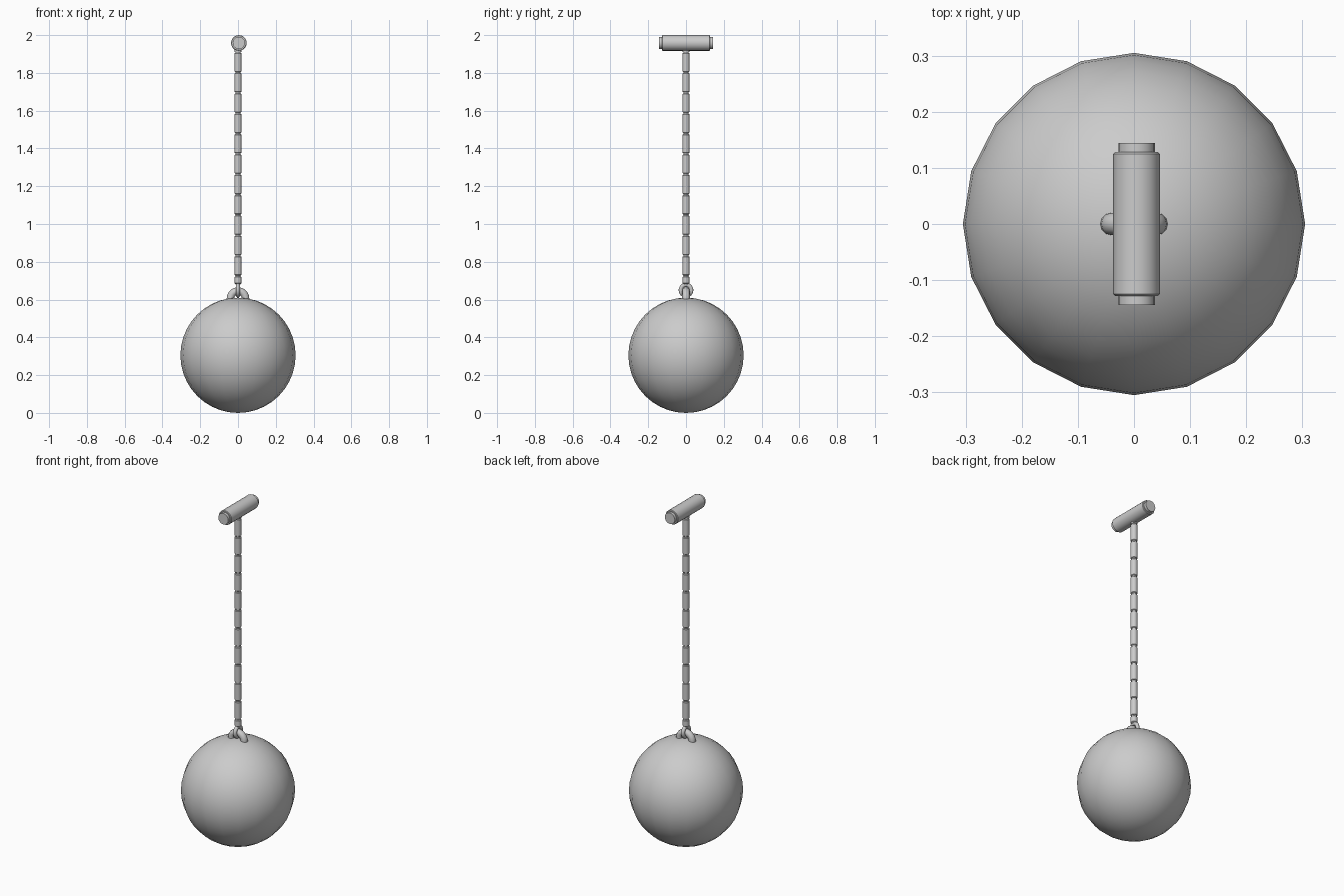
import bpy, math

if "Cube" in bpy.data.objects:
    bpy.data.objects.remove(bpy.data.objects["Cube"])


def finish(name, smooth=True):
    ob = bpy.context.object
    ob.name = name
    if smooth:
        bpy.ops.object.shade_smooth_by_angle(angle=math.radians(40))
    return ob


def cylinder(name, r, depth, loc, rot=(0, 0, 0), sides=16):
    bpy.ops.mesh.primitive_cylinder_add(vertices=sides, radius=r, depth=depth,
                                        location=loc, rotation=rot)
    return finish(name)


def bevel(ob, width):
    m = ob.modifiers.new("rounded_ends", 'BEVEL')
    m.width = width
    m.segments = 1
    m.limit_method = 'ANGLE'
    m.angle_limit = math.radians(50)


def ring(name, major, minor, loc, rot):
    bpy.ops.mesh.primitive_torus_add(major_segments=24, minor_segments=12,
                                     major_radius=major, minor_radius=minor,
                                     location=loc, rotation=rot)
    return finish(name)


Q = math.pi / 2

# Heavy ball
bpy.ops.mesh.primitive_uv_sphere_add(segments=20, ring_count=20, radius=0.305,
                                     location=(0, 0, 0.305))
finish("ball")

# Shackle sunk into the ball, and the ring hooked through it
ring("shackle", 0.04, 0.02, (0, 0, 0.605), (Q, 0, 0))
ring("hook_ring", 0.028, 0.011, (0, 0, 0.65), (0, Q, 0))

# Segmented chain rod: thin core with a stack of sleeves
cylinder("chain_core", 0.014, 1.25, (0, 0, 1.305), sides=12)
pitch = 0.1077
edges = [0.68] + [0.725 + pitch * i for i in range(12)]
for i, (a, b) in enumerate(zip(edges, edges[1:])):
    link = cylinder(f"chain_link_{i + 1}", 0.0185, b - a - 0.007,
                    (0, 0, (a + b) / 2))
    bevel(link, 0.003)

# Cross handle with narrower end plugs
hx, hz = 0.0045, 1.9585
grip = cylinder("handle_grip", 0.0415, 0.256, (hx, 0, hz), (Q, 0, 0), 20)
bevel(grip, 0.003)
cylinder("handle_plugs", 0.0325, 0.288, (hx, 0, hz), (Q, 0, 0), 20)
cylinder("handle_collar", 0.018, 0.02, (0, 0, 1.921))
